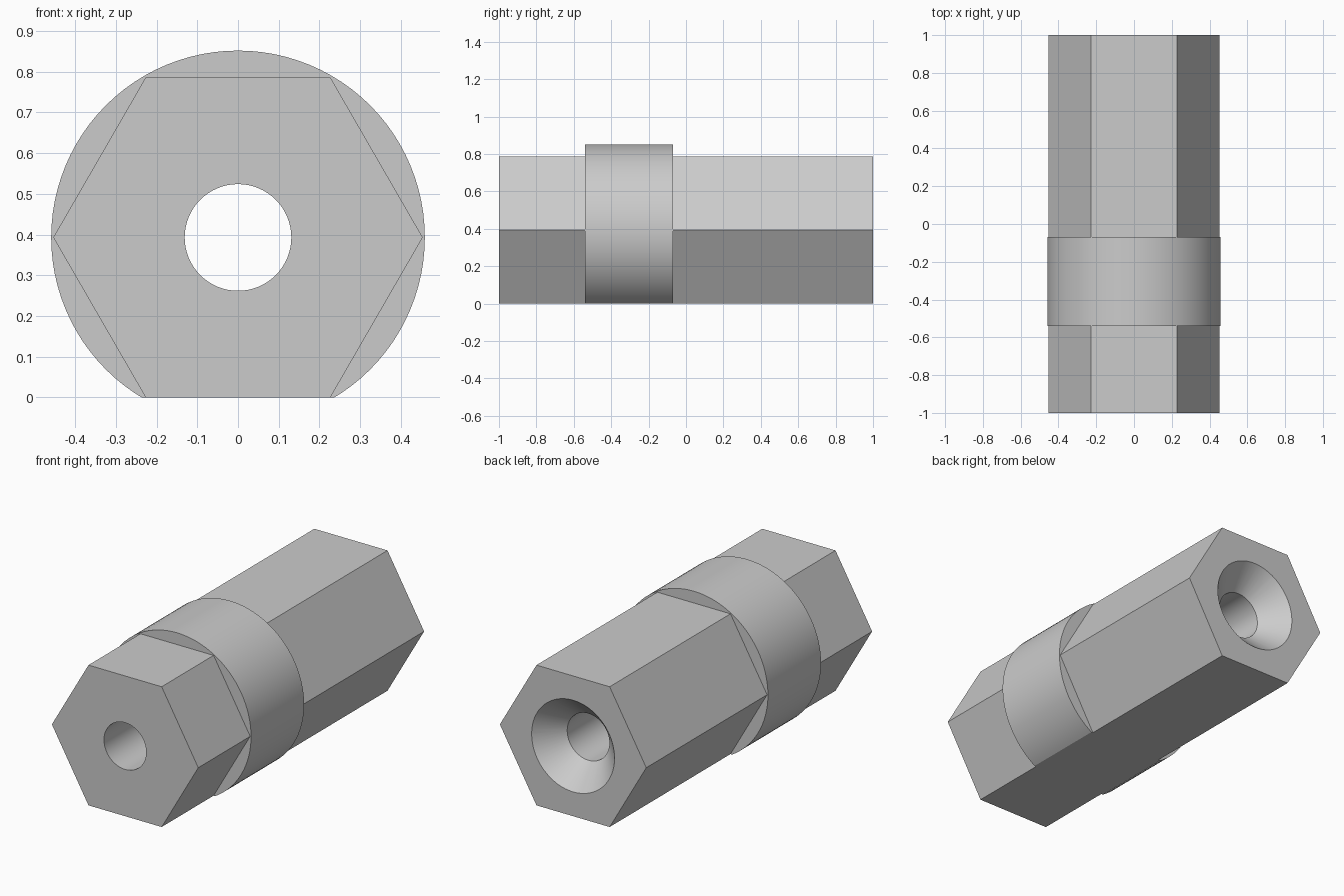
import bpy, bmesh, math
from mathutils import Vector

if "Cube" in bpy.data.objects:
    bpy.data.objects.remove(bpy.data.objects["Cube"], do_unlink=True)

APOTHEM = 0.393
HEX_R = APOTHEM / math.cos(math.pi / 6)
BORE_R, SINK_R, SINK_DEPTH = 0.131, 0.257, 0.135
AXIS = Vector((0, 0, APOTHEM))

steel = bpy.data.materials.new("grey_metal")
steel.use_nodes = True
grey = (0.6, 0.6, 0.6, 1)
steel.diffuse_color = grey
steel.node_tree.nodes["Principled BSDF"].inputs["Base Color"].default_value = grey


def lathe(name, profile, sides, closed=False, flat_bottom=False):
    """Spin (radius, y) points about the long axis."""
    bm = bmesh.new()
    verts = [bm.verts.new(AXIS + Vector((r, y, 0))) for r, y in profile]
    edges = [bm.edges.new(pair) for pair in zip(verts, verts[1:])]
    if closed:
        edges.append(bm.edges.new((verts[-1], verts[0])))
    bmesh.ops.spin(bm, geom=verts + edges, cent=AXIS, axis=(0, 1, 0),
                   angle=math.tau, steps=sides)
    bmesh.ops.remove_doubles(bm, verts=bm.verts, dist=0.0001)
    if flat_bottom:
        cut = bmesh.ops.bisect_plane(bm, geom=bm.verts[:] + bm.edges[:] + bm.faces[:],
                                     plane_co=(0, 0, 0), plane_no=(0, 0, -1),
                                     clear_outer=True)
        rim = [e for e in cut["geom_cut"] if isinstance(e, bmesh.types.BMEdge)]
        bmesh.ops.contextual_create(bm, geom=rim)
    bmesh.ops.recalc_face_normals(bm, faces=bm.faces)
    mesh = bpy.data.meshes.new(name)
    bm.to_mesh(mesh)
    bm.free()
    mesh.materials.append(steel)
    obj = bpy.data.objects.new(name, mesh)
    bpy.context.collection.objects.link(obj)
    return obj


def select_only(obj):
    bpy.ops.object.select_all(action='DESELECT')
    obj.select_set(True)
    bpy.context.view_layer.objects.active = obj


# Hexagonal body, flats at top and bottom
body = lathe("hex_body", [(0, -1), (HEX_R, -1), (HEX_R, 1), (0, 1)], 6)

# Through bore with a countersink at the back
over = 0.1
slope = (SINK_R - BORE_R) / SINK_DEPTH
bore = lathe("bore_cutter", [(0, -1 - over), (BORE_R, -1 - over),
                             (BORE_R, 1 - SINK_DEPTH),
                             (SINK_R + slope * over, 1 + over), (0, 1 + over)], 64)
bore.hide_render = True
select_only(body)
mod = body.modifiers.new("bore", 'BOOLEAN')
mod.operation = 'DIFFERENCE'
mod.solver = 'EXACT'
mod.object = bore
bpy.ops.object.modifier_apply(modifier=mod.name)
bpy.data.objects.remove(bore, do_unlink=True)

# Round collar, trimmed level with the bottom flat
collar = lathe("round_collar", [(0.3, -0.54), (0.459, -0.54),
                                (0.459, -0.07), (0.3, -0.07)],
               96, closed=True, flat_bottom=True)

for part in (body, collar):
    select_only(part)
    bpy.ops.object.shade_smooth_by_angle(angle=math.radians(25))
